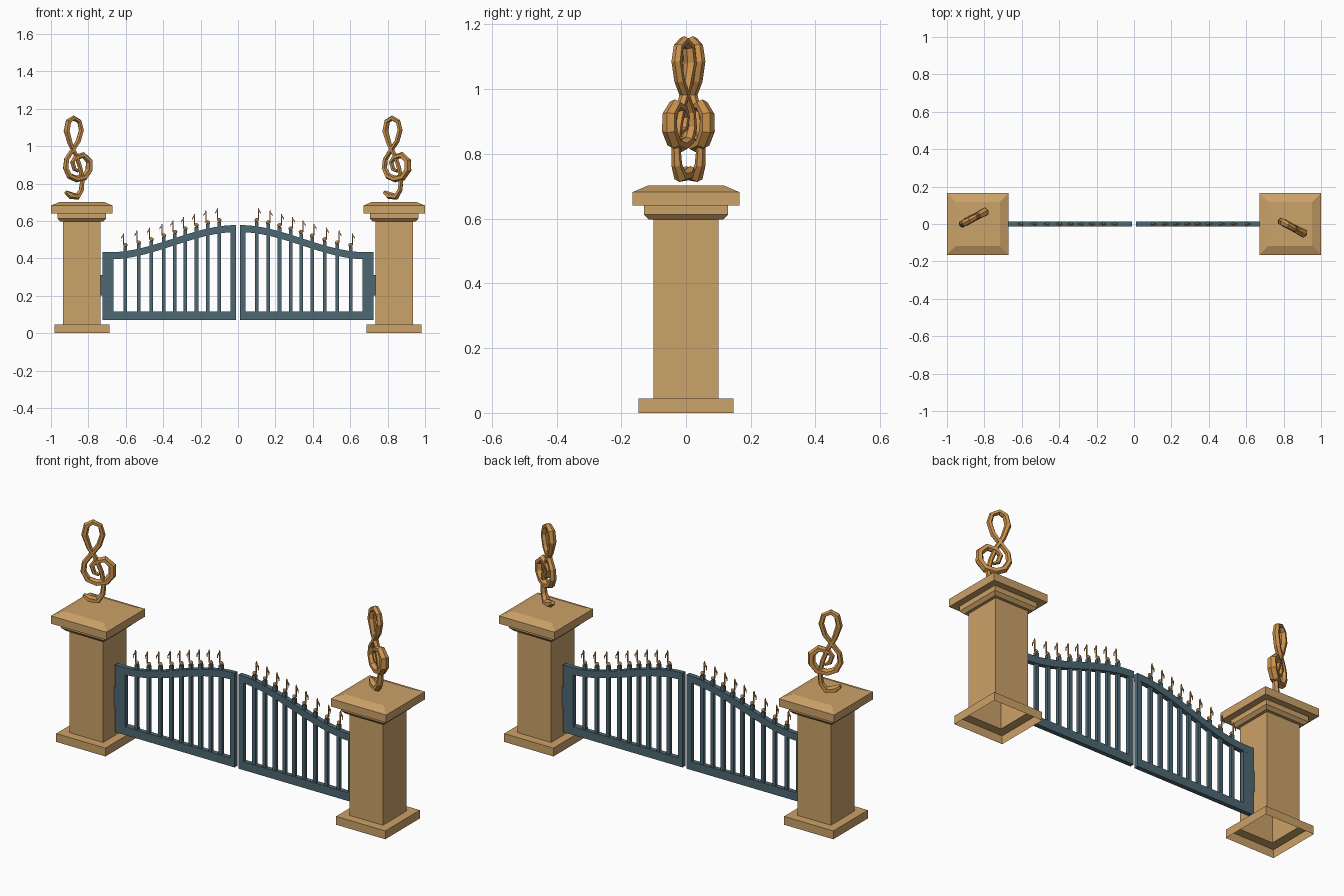
import bpy, bmesh, math
from mathutils import Vector, Matrix

if "Cube" in bpy.data.objects:
    bpy.data.objects.remove(bpy.data.objects["Cube"])


def material(name, rgb):
    m = bpy.data.materials.new(name)
    m.diffuse_color = (*rgb, 1)
    m.use_nodes = True
    m.node_tree.nodes["Principled BSDF"].inputs["Base Color"].default_value = m.diffuse_color
    return m


STONE = material("tan_stone", (0.60, 0.36, 0.14))
GOLD = material("warm_bronze", (0.60, 0.29, 0.075))
IRON = material("slate_blue_iron", (0.076, 0.138, 0.17))


def finish(bm, name, mat, recalc=True):
    if recalc:
        bmesh.ops.recalc_face_normals(bm, faces=bm.faces[:])
    me = bpy.data.meshes.new(name)
    bm.to_mesh(me)
    bm.free()
    me.materials.append(mat)
    ob = bpy.data.objects.new(name, me)
    bpy.context.collection.objects.link(ob)
    return ob


def box(bm, x0, x1, y, z0, z1):
    m = Matrix.Translation(((x0 + x1) / 2, 0, (z0 + z1) / 2)) @ Matrix.Diagonal(
        (abs(x1 - x0), 2 * y, z1 - z0, 1))
    bmesh.ops.create_cube(bm, size=1, matrix=m)


def skin(bm, rings, cap_start=True, cap_end=True):
    rings = [[bm.verts.new(p) for p in r] for r in rings]
    n = len(rings[0])
    for a, b in zip(rings, rings[1:]):
        for i in range(n):
            j = (i + 1) % n
            bm.faces.new((a[i], a[j], b[j], b[i]))
    if cap_start:
        bm.faces.new(rings[0][::-1])
    if cap_end:
        bm.faces.new(rings[-1])


# Square stepped pillars, hollow underneath
PILLAR = [(0.147, 0), (0.147, 0.045), (0.1, 0.045), (0.1, 0.597), (0.115, 0.597),
          (0.13, 0.613), (0.13, 0.64), (0.165, 0.64), (0.165, 0.682), (0.118, 0.702)]


def pillar(name, cx):
    bm = bmesh.new()
    skin(bm, [[(cx + sx * h, sy * h, z) for sx, sy in ((-1, -1), (1, -1), (1, 1), (-1, 1))]
              for h, z in PILLAR], cap_start=False)
    finish(bm, name, STONE, recalc=False)


# Treble clef path: across, height, half width (hundredths)
CLEF = [(-5.6, 75.4, 1.0), (-2.7, 73.6, 1.9), (1.5, 73.0, 1.8), (3.9, 76.5, 1.4),
        (4.5, 81.8, 1.2), (3.3, 88.2, 1.2), (0.9, 94.7, 1.2), (-2.7, 101, 1.4),
        (-5.0, 108, 1.7), (-3.9, 113.2, 1.6), (-0.9, 115, 1.4), (2.7, 113.2, 1.3),
        (3.9, 108.6, 1.4), (2.1, 102.7, 1.4), (-1.5, 97.9, 1.3), (-5, 93, 1.4),
        (-5.6, 88.2, 1.5), (-3.3, 84, 1.7), (0.9, 82.4, 1.8), (5.7, 83.4, 1.9),
        (8.6, 87.2, 2.0), (8.6, 92, 1.9), (5, 95.2, 1.7), (0.5, 94, 1.5),
        (-1.5, 91.4, 1.3), (-0.3, 87.7, 1.2), (2.1, 86.6, 0.8)]


def clef(name, cx, cy, angle):
    bm = bmesh.new()
    pts = [Vector((u, 0, z)) * 0.01 for u, z, _ in CLEF]
    rings = []
    for i, p in enumerate(pts):
        t = (pts[min(i + 1, len(pts) - 1)] - pts[max(i - 1, 0)]).normalized()
        side = Vector((t.z, 0, -t.x))
        r = CLEF[i][2] * 0.01
        rings.append([p + side * (r * math.cos(a)) + Vector((0, 1.25 * r * math.sin(a), 0))
                      for a in (k * math.tau / 6 for k in range(6))])
    skin(bm, rings)
    bmesh.ops.transform(bm, verts=bm.verts[:], matrix=Matrix.Translation((cx, cy, 0))
                        @ Matrix.Rotation(math.radians(angle), 4, 'Z'))
    finish(bm, name, GOLD)


def rail_z(x):
    t = min(1, max(0, (0.68 - x) / 0.668))
    return 0.433 + 0.145 * t * t * (3 - 2 * t)


BARS = (0.1, 0.162, 0.222, 0.281, 0.337, 0.396, 0.463, 0.531, 0.602)


def gate(side, s):
    # Frame: stiles, bottom rail, hinge plate and curved top rail
    bm = bmesh.new()
    box(bm, s * 0.665, s * 0.725, 0.012, 0.07, 0.433)
    box(bm, s * 0.012, s * 0.04, 0.012, 0.07, 0.576)
    box(bm, s * 0.012, s * 0.725, 0.012, 0.07, 0.115)
    box(bm, s * 0.72, s * 0.737, 0.008, 0.2, 0.31)
    rings = []
    for i in range(17):
        x = 0.012 + 0.713 * i / 16
        z = rail_z(x)
        rings.append([(s * x, y, z + d) for y, d in
                      ((-0.0125, -0.038), (0.0125, -0.038), (0.0125, 0), (-0.0125, 0))])
    skin(bm, rings)
    finish(bm, side + "_gate_frame", IRON)

    # Upright bars poking above the rail
    bm = bmesh.new()
    for x in BARS:
        box(bm, s * x - 0.0095, s * x + 0.0095, 0.0085, 0.1, rail_z(x) + 0.024)
    finish(bm, side + "_gate_bars", IRON)

    # Quaver finials: head, stem and flag
    bm = bmesh.new()
    for x in BARS:
        z = rail_z(x) + 0.034
        bmesh.ops.create_uvsphere(
            bm, u_segments=8, v_segments=6, radius=1,
            matrix=Matrix.Translation((s * x, 0, z)) @ Matrix.Rotation(-0.4 * s, 4, 'Y')
            @ Matrix.Diagonal((0.013, 0.008, 0.010, 1)))
        box(bm, s * (x + 0.007), s * (x + 0.012), 0.003, z, z + 0.06)
        flag = [(0.010, 0.060, 0.006), (0.015, 0.046, 0.005),
                (0.023, 0.036, 0.004), (0.022, 0.022, 0.001)]
        skin(bm, [[(s * (x + u), y, z + h + d) for y, d in
                   ((-0.003, -w), (0.003, -w), (0.003, w), (-0.003, w))]
                  for u, h, w in flag])
    finish(bm, side + "_note_finials", GOLD)


for side, s in (("left", -1), ("right", 1)):
    pillar(side + "_pillar", s * 0.835)
    gate(side, s)
clef("left_clef", -0.872, 0.025, 28)
clef("right_clef", 0.832, -0.01, -28)
